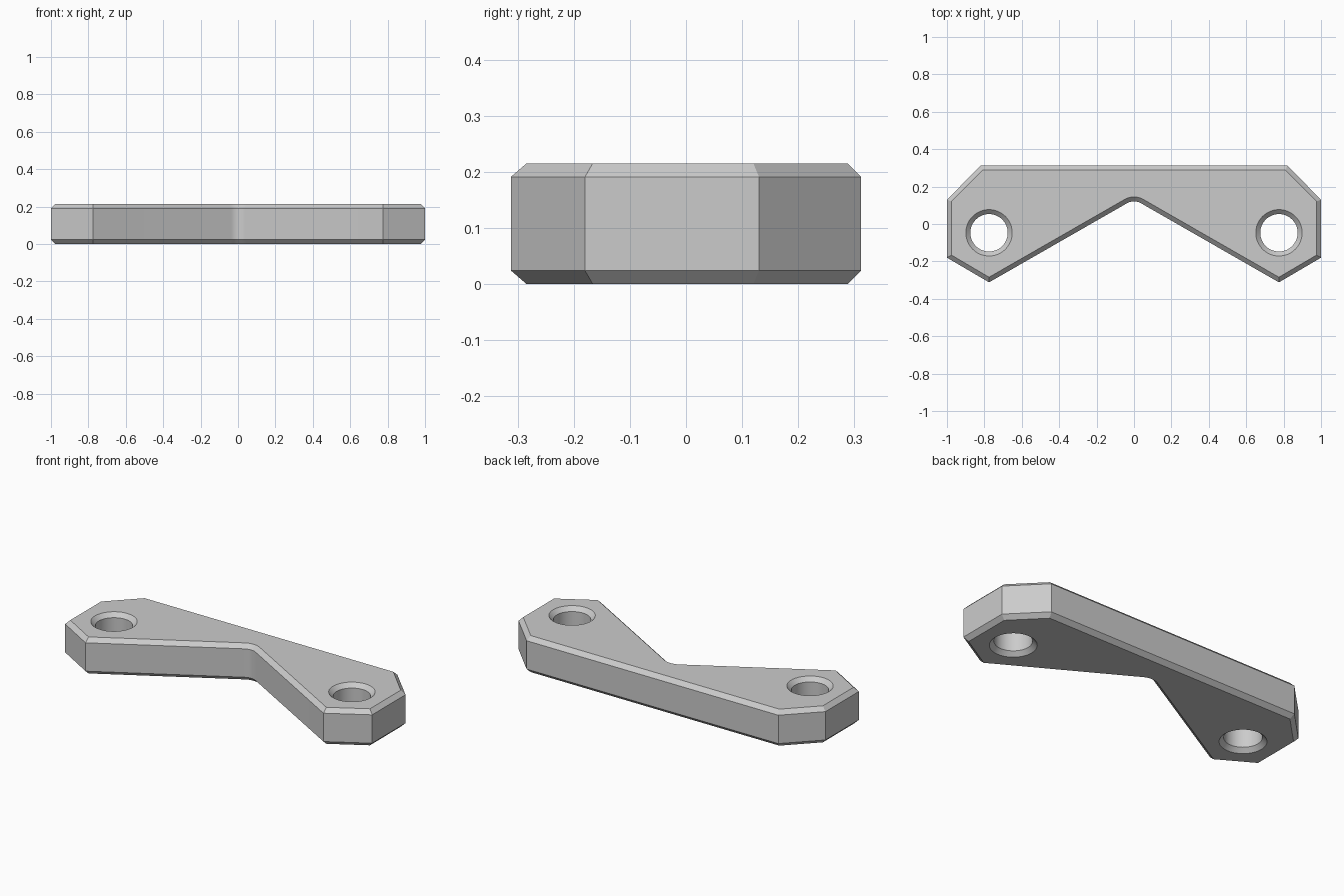
import bpy, bmesh, math
from mathutils import Vector

if "Cube" in bpy.data.objects:
    bpy.data.objects.remove(bpy.data.objects["Cube"])

HEIGHT, CHAMFER = 0.215, 0.024
HOLE_X, HOLE_Y, HOLE_R = 0.775, -0.047, 0.1

grey = bpy.data.materials.new("plain grey")
grey.use_nodes = True
colour = (0.6, 0.6, 0.6, 1)
grey.diffuse_color = colour
grey.node_tree.nodes["Principled BSDF"].inputs["Base Color"].default_value = colour


def arc(cx, cy, radius, start, end, steps):
    """Points along an arc, angles in degrees."""
    angles = [math.radians(start + (end - start) * i / steps) for i in range(steps + 1)]
    return [Vector((cx + radius * math.cos(a), cy + radius * math.sin(a))) for a in angles]


def inset(points, dist):
    """Move a loop towards its left side with mitred corners."""
    result = []
    for i, p in enumerate(points):
        d1 = (p - points[i - 1]).normalized()
        d2 = (points[(i + 1) % len(points)] - p).normalized()
        n1, n2 = Vector((-d1.y, d1.x)), Vector((-d2.y, d2.x))
        result.append(p + (n1 + n2) * dist / (1 + n1.dot(n2)))
    return result


# Counter-clockwise outline: right half, then its mirror, then the rounded notch
half = [Vector(p) for p in ((0.775, -0.312), (1, -0.18), (1, 0.13), (0.82, 0.312))]
mirror = [Vector((-p.x, p.y)) for p in reversed(half)]
notch = arc(0, 0.046, 0.075, 120, 60, 8)
outline = half + mirror + notch

# Clockwise bolt holes, so that their left side is also the solid
holes = [arc(s * HOLE_X, HOLE_Y, HOLE_R, 360, 0, 48)[:-1] for s in (-1, 1)]

bm = bmesh.new()
caps = {0: [], 3: []}
for loop in [outline] + holes:
    inner = inset(loop, CHAMFER)
    levels = ((inner, 0), (loop, CHAMFER), (loop, HEIGHT - CHAMFER), (inner, HEIGHT))
    rings = [[bm.verts.new((p.x, p.y, z)) for p in pts] for pts, z in levels]
    n = len(loop)
    for low, high in zip(rings, rings[1:]):
        for i in range(n):
            j = (i + 1) % n
            bm.faces.new((low[i], low[j], high[j], high[i]))
    for k in caps:
        caps[k] += [bm.edges.get((rings[k][i - 1], rings[k][i])) for i in range(n)]

# Flat top and bottom around the holes
for edges in caps.values():
    bmesh.ops.triangle_fill(bm, edges=edges, use_beauty=True, use_dissolve=False)
bmesh.ops.recalc_face_normals(bm, faces=bm.faces[:])

mesh = bpy.data.meshes.new("bracket_plate")
bm.to_mesh(mesh)
bm.free()
mesh.materials.append(grey)
plate = bpy.data.objects.new("bracket_plate", mesh)
bpy.context.collection.objects.link(plate)

bpy.ops.object.select_all(action='DESELECT')
plate.select_set(True)
bpy.context.view_layer.objects.active = plate
bpy.ops.object.shade_smooth_by_angle(angle=math.radians(25))
